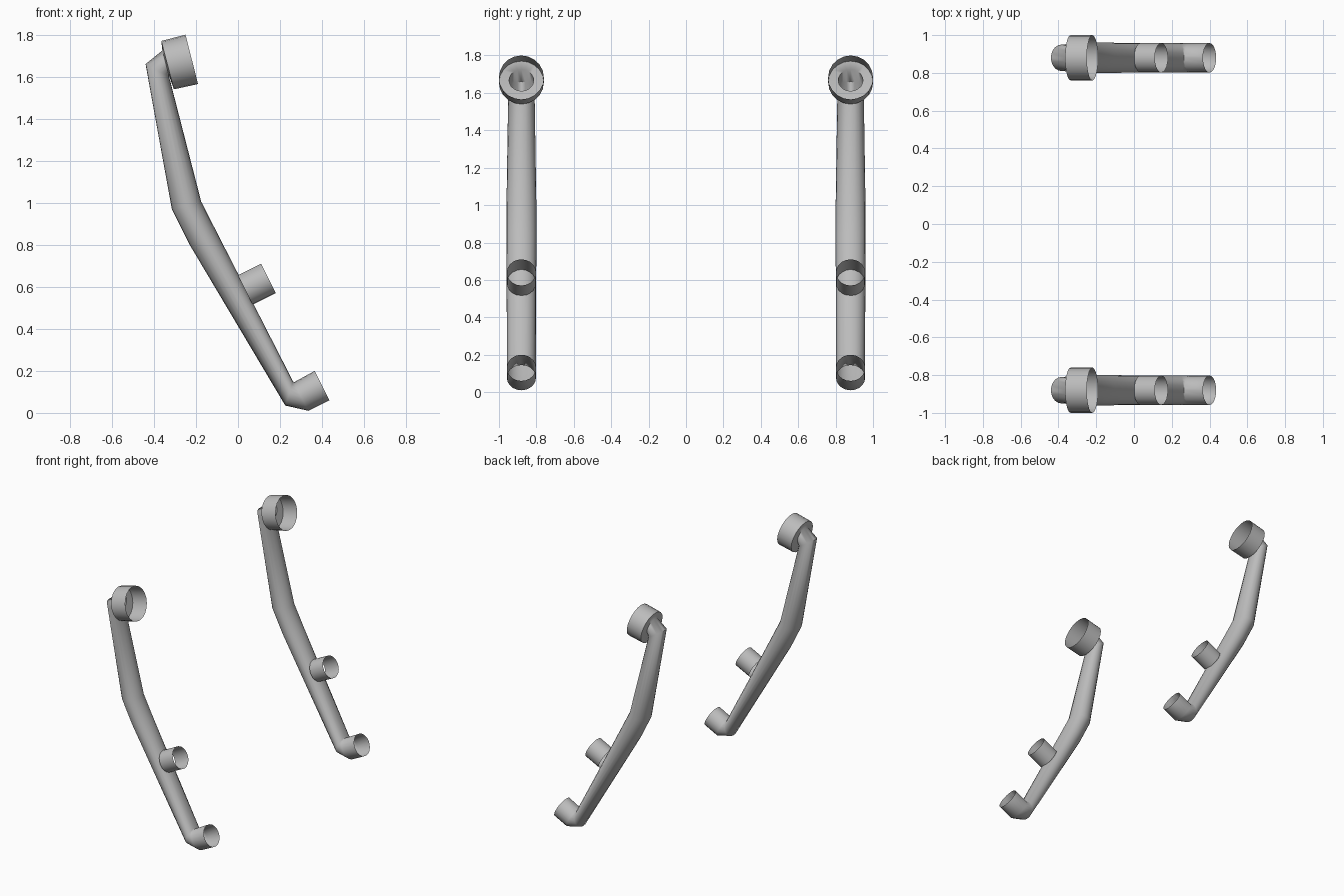
import bpy, bmesh, math
from mathutils import Vector

if "Cube" in bpy.data.objects:
    bpy.data.objects.remove(bpy.data.objects["Cube"], do_unlink=True)

SIDES = 20
SPACING = 0.88      # distance of each pipe from the centre line

metal = bpy.data.materials.new("grey_metal")
metal.use_nodes = True
GREY = (0.5, 0.5, 0.5, 1)
metal.diffuse_color = GREY
metal.node_tree.nodes["Principled BSDF"].inputs["Base Color"].default_value = GREY


def loft(name, rings, y):
    """Skin open tube rings; each is (outer point, inner point, half width)."""
    bm = bmesh.new()
    loops = []
    for outer, inner, half_width in rings:
        o = Vector((outer[0], 0, outer[1]))
        i = Vector((inner[0], 0, inner[1]))
        loop = []
        for k in range(SIDES):
            a = math.tau * k / SIDES
            p = (o + i) / 2 + (o - i) / 2 * math.cos(a)
            p.y = half_width * math.sin(a)
            loop.append(bm.verts.new(p))
        loops.append(loop)
    for a, b in zip(loops, loops[1:]):
        for k in range(SIDES):
            n = (k + 1) % SIDES
            bm.faces.new((a[k], a[n], b[n], b[k]))
    mesh = bpy.data.meshes.new(name)
    bm.to_mesh(mesh)
    bm.free()
    mesh.materials.append(metal)
    obj = bpy.data.objects.new(name, mesh)
    obj.location.y = y
    bpy.context.collection.objects.link(obj)
    bpy.ops.object.select_all(action='DESELECT')
    obj.select_set(True)
    bpy.context.view_layer.objects.active = obj
    bpy.ops.object.shade_smooth_by_angle(angle=math.radians(60))
    return obj


# Bent pipe, flowing into a wide socket at the top and a narrow one at the foot
pipe = [
    ((-0.25, 1.80), (-0.19, 1.565), 0.12),      # top socket rim
    ((-0.365, 1.77), (-0.305, 1.54), 0.12),     # top socket back
    ((-0.36, 1.725), (-0.33, 1.61), 0.066),     # pipe mouth
    ((-0.44, 1.66), (-0.328, 1.60), 0.07),      # top elbow
    ((-0.315, 0.97), (-0.175, 1.005), 0.08),    # main bend
    ((-0.23, 0.80), (-0.10, 0.858), 0.08),
    ((0.225, 0.035), (0.262, 0.15), 0.077),     # foot elbow
    ((0.335, 0.01), (0.265, 0.145), 0.078),     # foot socket back
    ((0.435, 0.06), (0.365, 0.20), 0.078),      # foot socket rim
]

# Short side socket branching from the lower pipe
branch = [
    ((0.11, 0.71), (0.18, 0.57), 0.078),
    ((0.0, 0.655), (0.07, 0.515), 0.078),
]

for side, sign in (("front", -1), ("back", 1)):
    loft(side + "_bent_pipe", pipe, sign * SPACING)
    loft(side + "_side_socket", branch, sign * SPACING)
